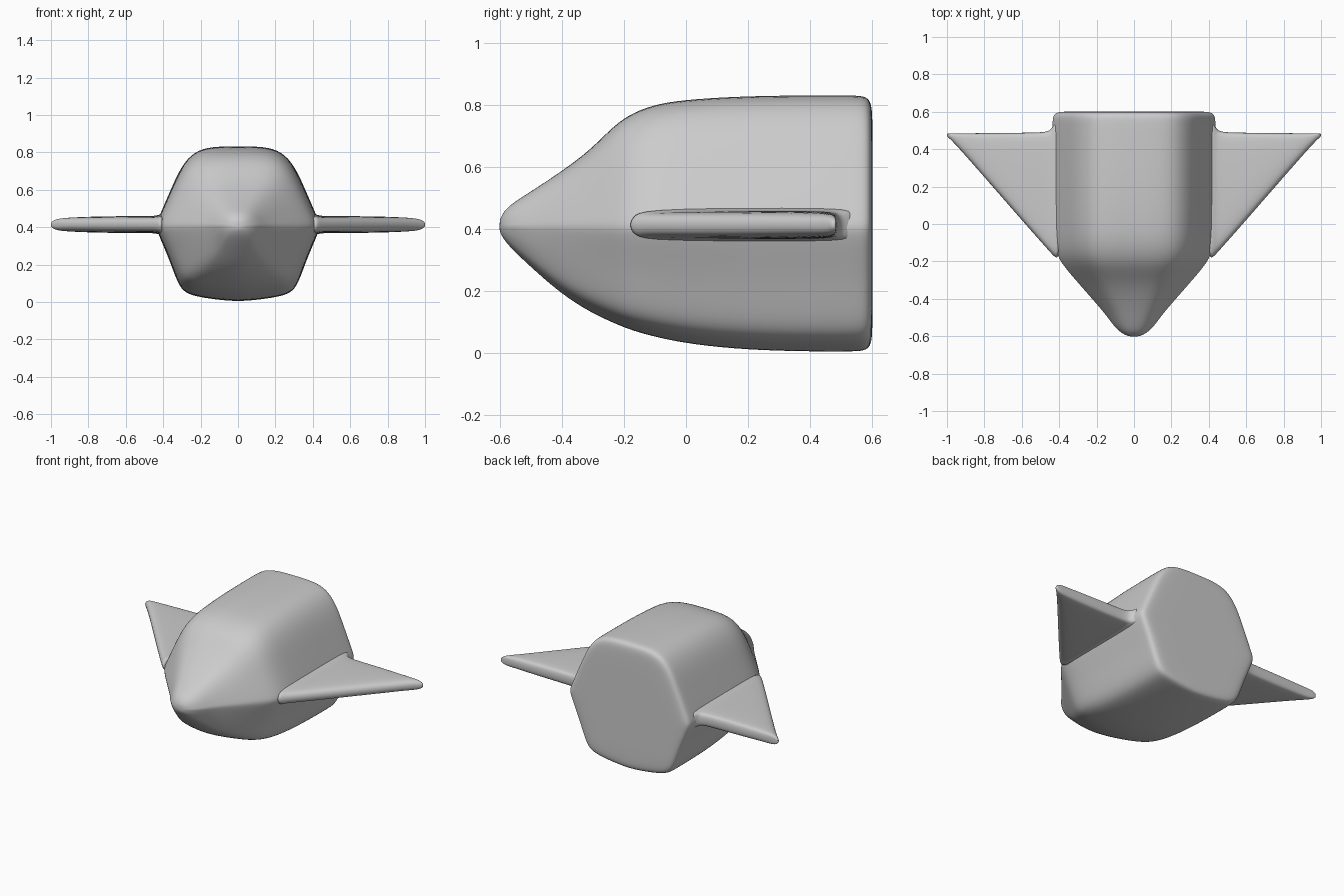
import bpy, bmesh, math

if "Cube" in bpy.data.objects:
    bpy.data.objects.remove(bpy.data.objects["Cube"])

MID = 0.41  # height of the wing line


def skin(name, rings, levels):
    """Join closed rings into a capped, smoothed shell."""
    bm = bmesh.new()
    loops = [[bm.verts.new(p) for p in r] for r in rings]
    n = len(loops[0])
    for a, b in zip(loops, loops[1:]):
        for i in range(n):
            bm.faces.new((a[i], a[(i + 1) % n], b[(i + 1) % n], b[i]))
    bm.faces.new(loops[0][::-1])
    bm.faces.new(loops[-1])
    bmesh.ops.recalc_face_normals(bm, faces=bm.faces)
    mesh = bpy.data.meshes.new(name)
    bm.to_mesh(mesh)
    bm.free()
    for p in mesh.polygons:
        p.use_smooth = True
    ob = bpy.data.objects.new(name, mesh)
    bpy.context.collection.objects.link(ob)
    sub = ob.modifiers.new("smooth", 'SUBSURF')
    sub.levels = sub.render_levels = levels
    return ob


# Hull: half cross-section, top to bottom
half = [(0, .832), (.14, .832), (.235, .805), (.305, .725), (.36, .60),
        (.425, .45), (.44, .41), (.43, .37), (.37, .235), (.33, .12),
        (.295, .055), (.23, .03), (.12, .013), (0, .002)]
section = half + [(-x, z) for x, z in half[-2:0:-1]]


def hull_ring(y, w, top, bot, rnd, s=1.0):
    ring = []
    for x, z in section:
        u = x / .44
        v = (z - MID) / (.422 if z > MID else .408)
        a = math.atan2(v, u)
        u += (math.cos(a) - u) * rnd
        v += (math.sin(a) - v) * rnd
        h = top - MID if v > 0 else MID - bot
        ring.append((u * w * s, y, MID + v * h * s))
    return ring


# Stations: y, half width, top, bottom, roundness
stations = [
    (-.602, .018, .424, .396, 1), (-.595, .045, .447, .378, 1),
    (-.575, .078, .473, .350, .9), (-.54, .112, .498, .314, .75),
    (-.48, .155, .536, .258, .55), (-.40, .225, .589, .188, .35),
    (-.31, .305, .655, .130, .18), (-.23, .375, .738, .093, .05),
    (-.17, .415, .777, .069, 0), (-.09, .433, .806, .047, 0),
    (.02, .438, .820, .025, 0), (.20, .44, .830, .007, 0),
    (.40, .44, .832, .002, 0), (.54, .44, .832, .002, 0)]
rings = [hull_ring(*s) for s in stations]
# Rounded stern edge and flat rear
for y, s in [(.572, .994), (.59, .972), (.599, .92), (.602, .8), (.602, .4)]:
    rings.append(hull_ring(y, .44, .832, .002, 0, s))
skin("hull", rings, 2)


# Wings: stations x, leading y, trailing y, half thickness
def wing_ring(side, x, y0, y1, t):
    r = min(t, (y1 - y0) * .3)
    prof = [(y0, 0), (y0 + r * .25, t * .6), (y0 + r * 1.3, t * .95),
            (y1 - r * .7, t), (y1 - r * .12, t * .8), (y1, 0)]
    prof += [(y, -z) for y, z in prof[-2:0:-1]]
    return [(side * x, y, MID + .004 + z) for y, z in prof]


wing = [(.39, -.20, .555, .062), (.425, -.18, .545, .054), (.44, -.163, .51, .049),
        (.465, -.135, .493, .047), (.55, -.04, .490, .047), (.75, .19, .488, .045),
        (.90, .362, .486, .039), (.96, .430, .486, .033), (.99, .460, .485, .022),
        (1.001, .470, .482, .008)]
for side, label in ((1, "right_wing"), (-1, "left_wing")):
    skin(label, [wing_ring(side, *s) for s in wing], 2)
